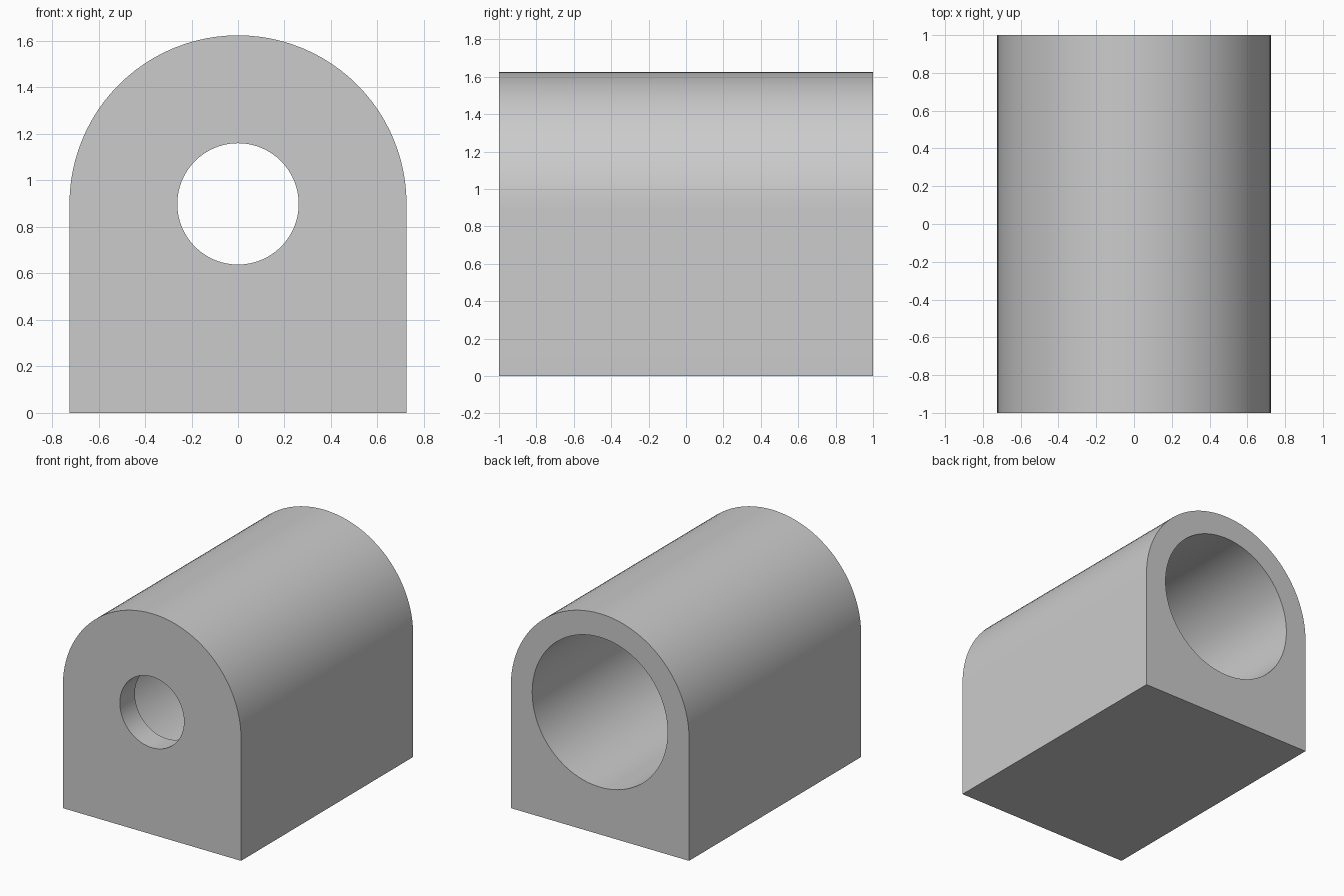
import bpy, bmesh
from math import cos, sin, pi, radians

if "Cube" in bpy.data.objects:
    bpy.data.objects.remove(bpy.data.objects["Cube"], do_unlink=True)

R_BODY, R_BORE, R_HOLE = 0.725, 0.551, 0.261
AXIS_Z, WALL, SEGMENTS = 0.899, 0.174, 96
FRONT, BACK = -1, 1

grey = bpy.data.materials.new("plain_grey")
grey.use_nodes = True
colour = (0.6, 0.6, 0.6, 1)
grey.diffuse_color = colour
grey.node_tree.nodes["Principled BSDF"].inputs["Base Color"].default_value = colour

bm = bmesh.new()


def make_loop(points, y):
    """Closed ring of vertices and edges at depth y."""
    verts = [bm.verts.new((x, y, z)) for x, z in points]
    edges = [bm.edges.new((a, b)) for a, b in zip(verts, verts[1:] + verts[:1])]
    return verts, edges


def circle(radius):
    steps = [2 * pi * i / SEGMENTS for i in range(SEGMENTS)]
    return [(radius * cos(a), AXIS_Z + radius * sin(a)) for a in steps]


def skin(first, second):
    """Quads joining two matching rings."""
    a, b = first[0], second[0]
    for i in range(len(a)):
        j = (i + 1) % len(a)
        bm.faces.new((a[i], a[j], b[j], b[i]))


def cap(outer, inner, direction):
    """Flat face with a hole in it."""
    bmesh.ops.triangle_fill(bm, use_beauty=True, edges=outer[1] + inner[1],
                            normal=(0, direction, 0))


# Arched outline: half circle on top of a square base
arch = circle(R_BODY)[:SEGMENTS // 2 + 1] + [(-R_BODY, 0), (R_BODY, 0)]
front_arch, back_arch = make_loop(arch, FRONT), make_loop(arch, BACK)

# Small front hole opening into the wide rear bore
hole_front = make_loop(circle(R_HOLE), FRONT)
hole_inner = make_loop(circle(R_HOLE), FRONT + WALL)
bore_inner = make_loop(circle(R_BORE), FRONT + WALL)
bore_back = make_loop(circle(R_BORE), BACK)

skin(front_arch, back_arch)
skin(hole_front, hole_inner)
skin(hole_inner, bore_inner)
skin(bore_inner, bore_back)
cap(front_arch, hole_front, FRONT)
cap(back_arch, bore_back, BACK)
bmesh.ops.recalc_face_normals(bm, faces=bm.faces[:])
# Merge the flat end triangles into clean faces
bmesh.ops.dissolve_limit(bm, angle_limit=radians(0.1), verts=[], edges=bm.edges[:])

mesh = bpy.data.meshes.new("arched_housing")
bm.to_mesh(mesh)
bm.free()
mesh.materials.append(grey)
housing = bpy.data.objects.new("arched_housing", mesh)
bpy.context.collection.objects.link(housing)

bpy.ops.object.select_all(action="DESELECT")
housing.select_set(True)
bpy.context.view_layer.objects.active = housing
bpy.ops.object.shade_smooth_by_angle(angle=radians(30))
